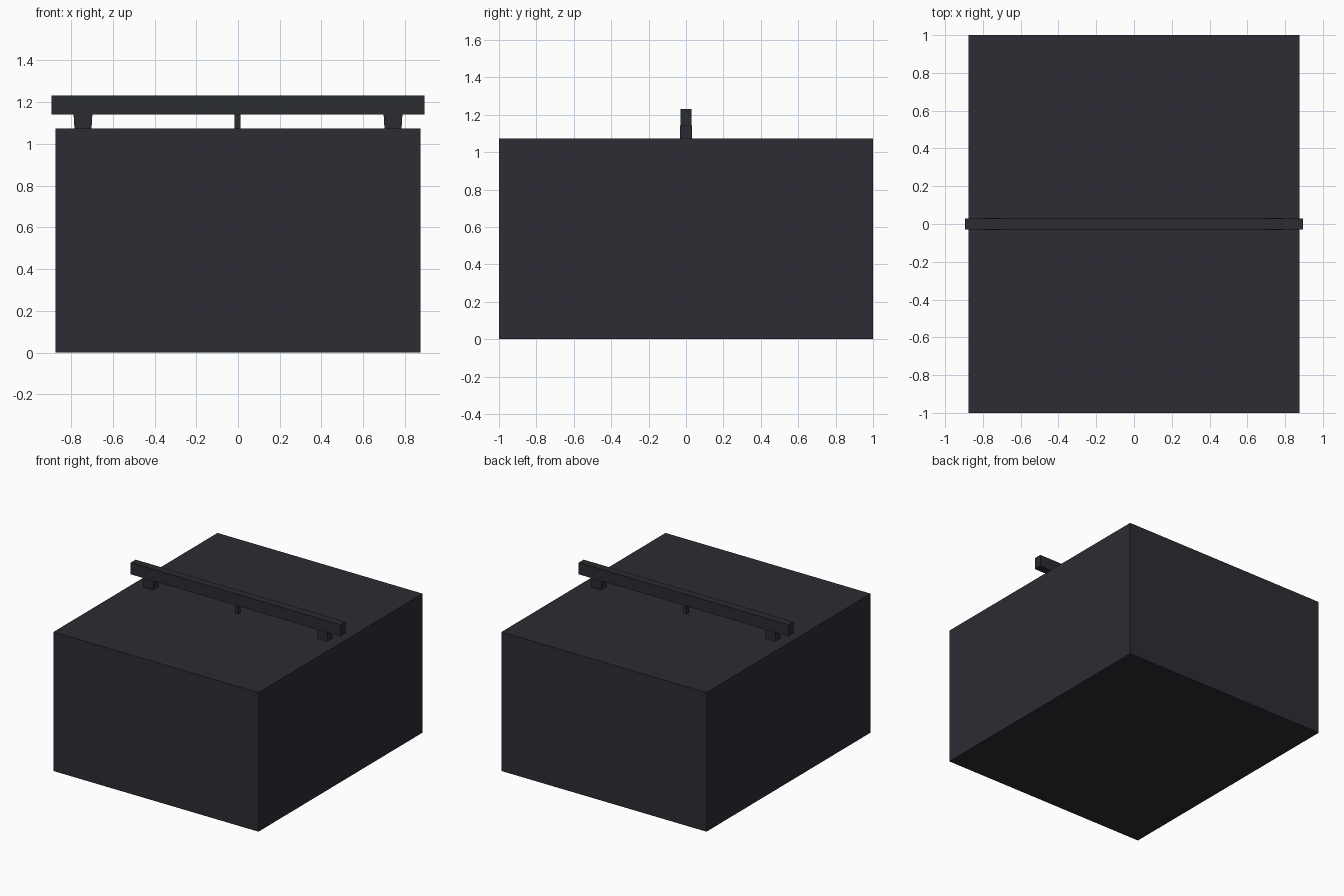
import bpy, bmesh

if "Cube" in bpy.data.objects:
    bpy.data.objects.remove(bpy.data.objects["Cube"])


def material(name, color):
    m = bpy.data.materials.new(name)
    m.diffuse_color = (*color, 1)
    m.use_nodes = True
    m.node_tree.nodes["Principled BSDF"].inputs["Base Color"].default_value = m.diffuse_color
    return m


body_mat = material("dark_slate", (0.026, 0.025, 0.034))
rail_mat = material("dark_metal", (0.024, 0.025, 0.030))


def block(name, x, y, z, mat, taper=0.0):
    """Box from (min, max) ranges; taper pulls in the bottom sides along x."""
    bm = bmesh.new()
    bmesh.ops.create_cube(bm, size=1)
    for v in bm.verts:
        sx = v.co.x * 2
        low = v.co.z < 0
        v.co = [lo + (c + 0.5) * (hi - lo) for c, (lo, hi) in zip(v.co, (x, y, z))]
        if low:
            v.co.x -= sx * taper
    me = bpy.data.meshes.new(name)
    bm.to_mesh(me)
    bm.free()
    me.materials.append(mat)
    ob = bpy.data.objects.new(name, me)
    bpy.context.collection.objects.link(ob)
    return ob


# Main box
block("body", (-0.875, 0.875), (-1, 1), (0, 1.073), body_mat)

# Carrying rail across the top
block("rail", (-0.895, 0.895), (-0.03, 0.03), (1.142, 1.232), rail_mat)

# End supports, slightly tapered, and the thin centre post
for side, s in (("left", -1), ("right", 1)):
    block(side + "_support", (s * 0.743 - 0.045, s * 0.743 + 0.045),
          (-0.032, 0.032), (1.073, 1.142), rail_mat, taper=0.004)
block("centre_post", (-0.016, 0.012), (-0.014, 0.014), (1.073, 1.142), rail_mat)
